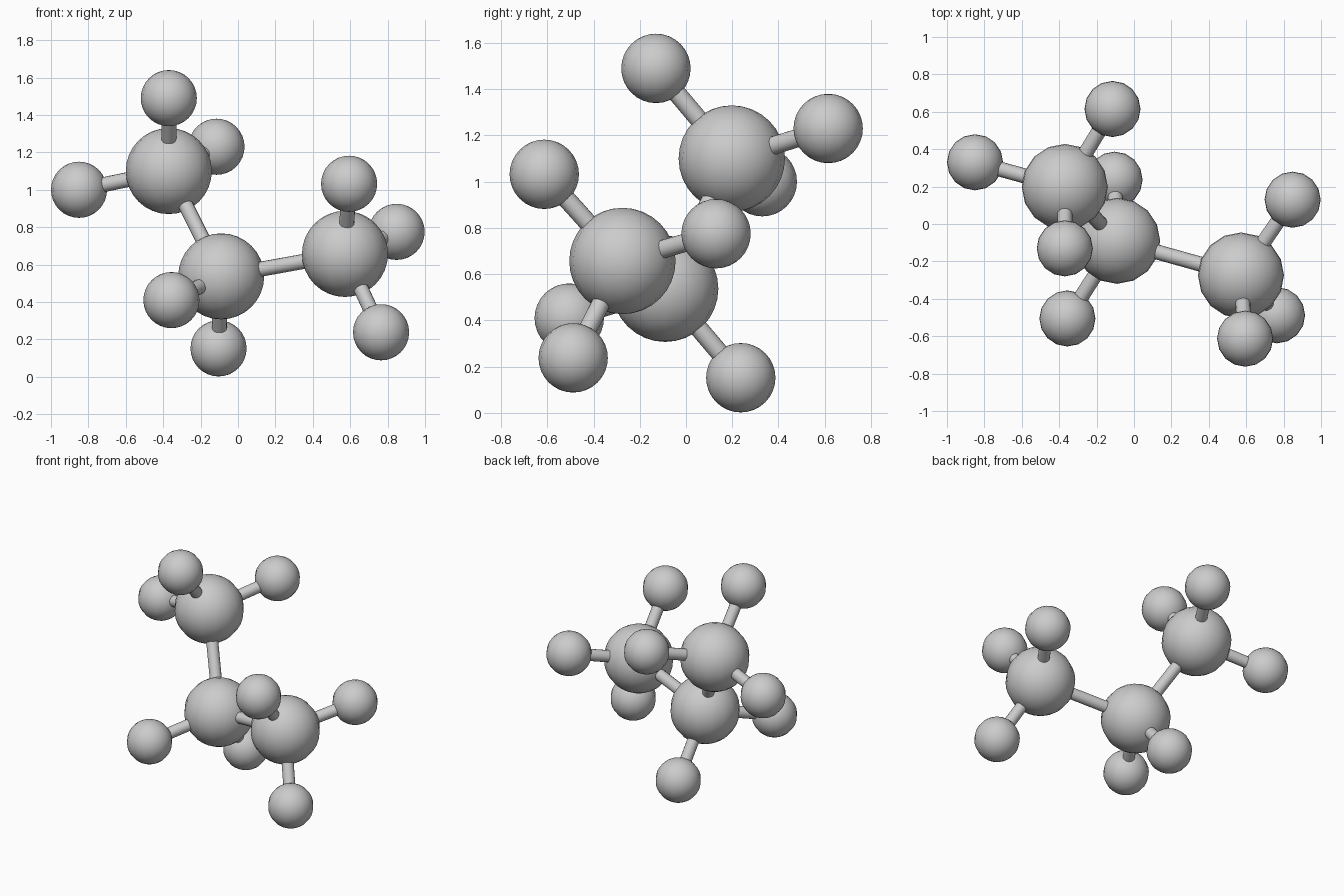
import bpy
from mathutils import Vector

if "Cube" in bpy.data.objects:
    bpy.data.objects.remove(bpy.data.objects["Cube"])

CARBON_R, HYDROGEN_R, BOND_R = 0.23, 0.15, 0.04

# each carbon: centre, and the centres of its hydrogens
carbons = {
    "top": ((-0.37, 0.198, 1.10),
            [(-0.37, -0.13, 1.49), (-0.115, 0.615, 1.23), (-0.85, 0.33, 1.00)]),
    "middle": ((-0.09, -0.09, 0.537),
               [(-0.356, -0.505, 0.41), (-0.104, 0.237, 0.152)]),
    "end": ((0.572, -0.275, 0.657),
            [(0.594, -0.613, 1.032), (0.848, 0.13, 0.775), (0.765, -0.488, 0.238)]),
}


def atom(name, centre, radius):
    bpy.ops.mesh.primitive_uv_sphere_add(segments=16, ring_count=16,
                                         radius=radius, location=centre)
    bpy.context.object.name = name
    bpy.ops.object.shade_smooth()


def bond(name, a, b):
    a, b = Vector(a), Vector(b)
    axis = b - a
    bpy.ops.mesh.primitive_cylinder_add(vertices=16, radius=BOND_R, depth=axis.length,
                                        end_fill_type='NOTHING', location=(a + b) / 2,
                                        rotation=axis.to_track_quat('Z', 'Y').to_euler())
    bpy.context.object.name = name
    bpy.ops.object.shade_smooth()


# carbon balls with their hydrogens
for label, (centre, hydrogens) in carbons.items():
    atom(f"{label}_carbon", centre, CARBON_R)
    for i, h in enumerate(hydrogens, 1):
        atom(f"{label}_hydrogen_{i}", h, HYDROGEN_R)
        bond(f"{label}_hydrogen_bond_{i}", centre, h)

# carbon chain
for label in ("top", "end"):
    bond(f"{label}_chain_bond", carbons["middle"][0], carbons[label][0])
